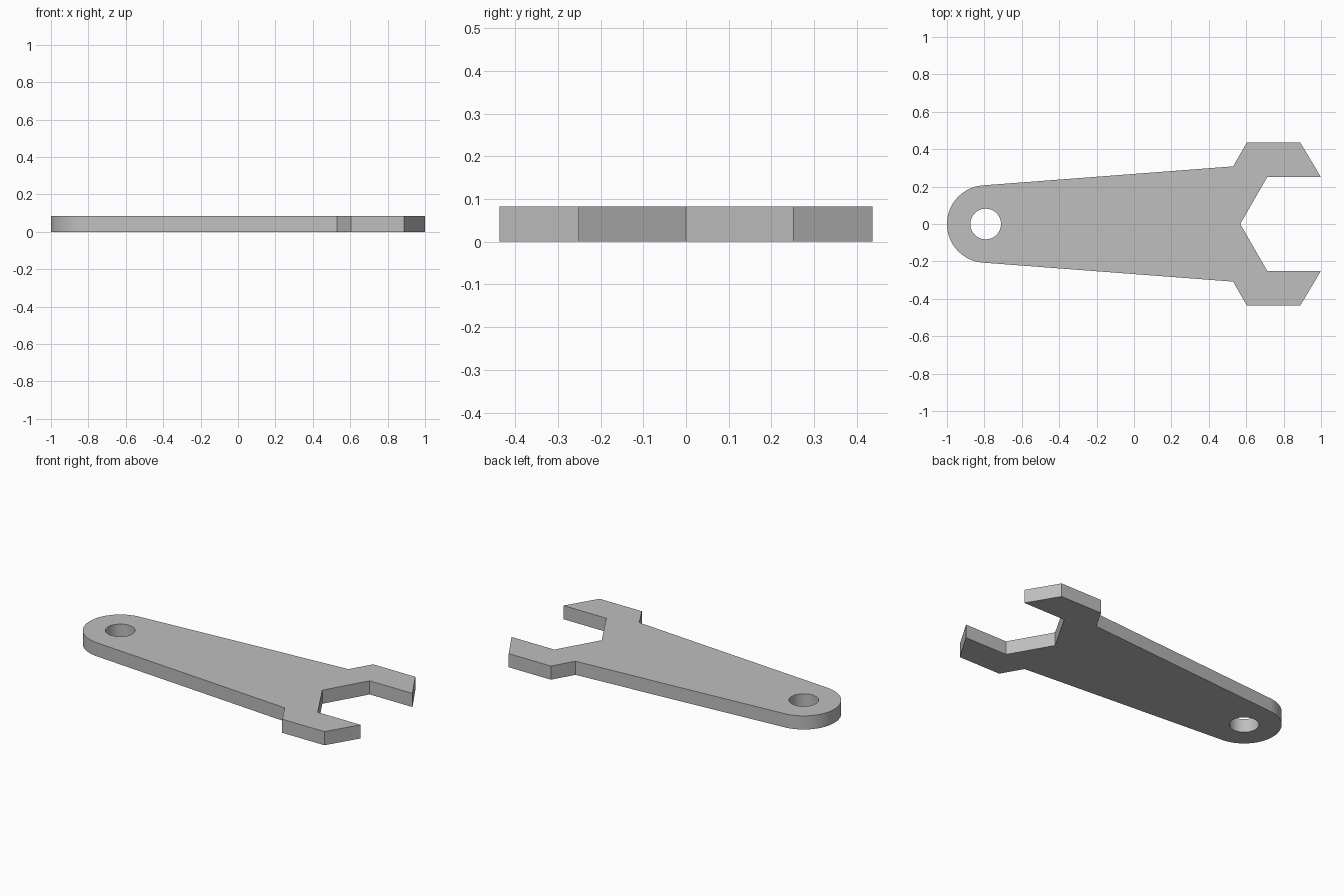
import bpy, bmesh
from math import radians, cos, sin, pi

cube = bpy.data.objects.get("Cube")
if cube:
    bpy.data.objects.remove(cube, do_unlink=True)

THICKNESS = 0.083
END_X, END_R = -0.793, 0.207      # rounded handle end
HOLE_R = 0.082


def arc(cx, radius, start, end, steps):
    """Points on an arc about (cx, 0), both ends included."""
    return [(cx + radius * cos(start + (end - start) * i / steps),
             radius * sin(start + (end - start) * i / steps))
            for i in range(steps + 1)]


# Upper half of the jaw, from the handle shoulder to the tip
jaw = [(0.53, 0.308), (0.604, 0.437), (0.888, 0.437), (1.0, 0.25), (0.712, 0.25)]
lower_jaw = [(x, -y) for x, y in reversed(jaw)]
tangent = radians(94.4)
handle_end = arc(END_X, END_R, 2 * pi - tangent, tangent, 48)

outline = handle_end + jaw + [(0.568, 0)] + lower_jaw
hole = arc(END_X, HOLE_R, 0, 2 * pi, 48)[:-1]

# Fill between outline and hole, then extrude to a plate
bm = bmesh.new()
for loop in (outline, hole):
    verts = [bm.verts.new((x, y, 0)) for x, y in loop]
    for a, b in zip(verts, verts[1:] + verts[:1]):
        bm.edges.new((a, b))
bmesh.ops.triangle_fill(bm, use_beauty=True, use_dissolve=False,
                        edges=bm.edges[:], normal=(0, 0, 1))
solid = bmesh.ops.extrude_face_region(bm, geom=bm.faces[:], use_keep_orig=True)
top = [g for g in solid["geom"] if isinstance(g, bmesh.types.BMVert)]
bmesh.ops.translate(bm, verts=top, vec=(0, 0, THICKNESS))
bmesh.ops.recalc_face_normals(bm, faces=bm.faces[:])

mesh = bpy.data.meshes.new("spanner")
bm.to_mesh(mesh)
bm.free()
spanner = bpy.data.objects.new("spanner", mesh)
bpy.context.collection.objects.link(spanner)

# Plain grey metal
grey = bpy.data.materials.new("plain grey")
grey.use_nodes = True
colour = (0.52, 0.52, 0.52, 1)
grey.diffuse_color = colour
grey.node_tree.nodes["Principled BSDF"].inputs["Base Color"].default_value = colour
mesh.materials.append(grey)

# Round surfaces smooth, corners sharp
bpy.ops.object.select_all(action="DESELECT")
spanner.select_set(True)
bpy.context.view_layer.objects.active = spanner
bpy.ops.object.shade_smooth_by_angle(angle=radians(25))
